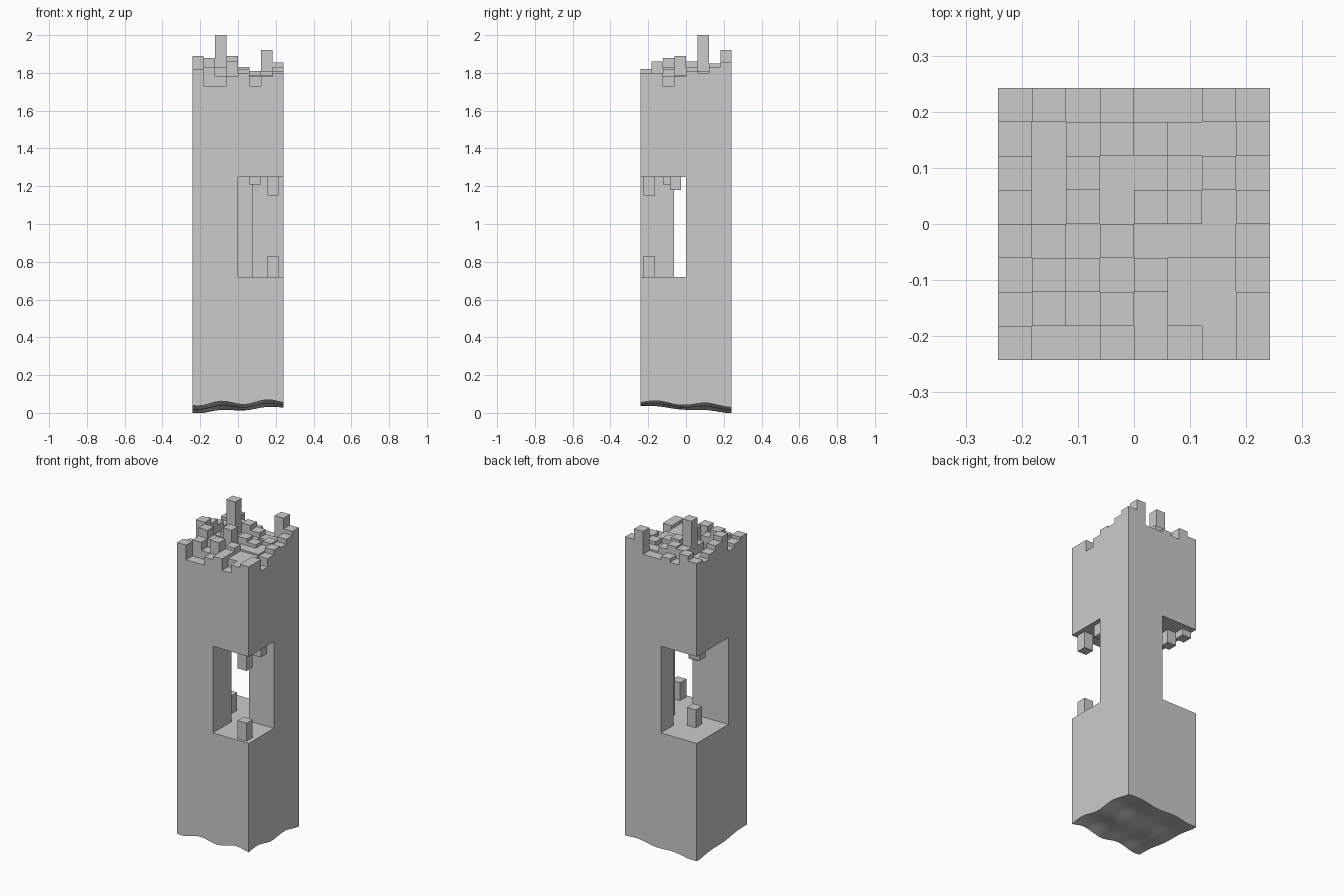
import bpy, bmesh, math

if "Cube" in bpy.data.objects:
    bpy.data.objects.remove(bpy.data.objects["Cube"])

W = 0.242            # half width of the column
LOW, HIGH = 0.72, 1.25   # floor and ceiling of the carved opening
N = 8                # crown cells per side


def finish(bm, name, smooth=False):
    bmesh.ops.remove_doubles(bm, verts=bm.verts, dist=1e-5)
    bmesh.ops.recalc_face_normals(bm, faces=bm.faces)
    me = bpy.data.meshes.new(name)
    bm.to_mesh(me)
    bm.free()
    ob = bpy.data.objects.new(name, me)
    bpy.context.collection.objects.link(ob)
    if smooth:
        bpy.context.view_layer.objects.active = ob
        ob.select_set(True)
        bpy.ops.object.shade_smooth_by_angle(angle=math.radians(35))
        ob.select_set(False)
    return ob


def prism(name, outline, z0, z1):
    bm = bmesh.new()
    f = bm.faces.new([bm.verts.new((x, y, z0)) for x, y in outline])
    top = bmesh.ops.extrude_face_region(bm, geom=[f], use_keep_orig=True)
    for v in top["geom"]:
        if isinstance(v, bmesh.types.BMVert):
            v.co.z = z1
    return finish(bm, name)


def block(name, x, y, z0, z1, r=0.03):
    return prism(name, [(x - r, y - r), (x + r, y - r), (x + r, y + r), (x - r, y + r)], z0, z1)


# lower block with a wavy broken underside
def underside(x, y):
    u, v = (x / W + 1) / 2, (y / W + 1) / 2
    z = (0.052 * (1 - u) + 0.07 * u) * (1 - v) + (0.008 * (1 - u) + 0.045 * u) * v
    z += 0.011 * math.cos(26 * x - 5.2 + 1.2) * (1 - 0.5 * v)
    z += 0.009 * math.sin(24 * y - 1.0) * (0.4 + 0.6 * u)
    return max(0.0, z - 0.004)


bm = bmesh.new()
bmesh.ops.create_grid(bm, x_segments=16, y_segments=16, size=W)
for v in bm.verts:
    v.co.z = underside(v.co.x, v.co.y)
zmin = min(v.co.z for v in bm.verts)
for v in bm.verts:
    v.co.z -= zmin
rim = [e for e in bm.edges if e.is_boundary]
up = bmesh.ops.extrude_edge_only(bm, edges=rim)["geom"]
for v in up:
    if isinstance(v, bmesh.types.BMVert):
        v.co.z = LOW
bmesh.ops.contextual_create(bm, geom=[e for e in up if isinstance(e, bmesh.types.BMEdge)])
finish(bm, "lower_block", smooth=True)

# two diagonal supports through the opening
prism("front_left_support", [(-W, -W), (0, -W), (0, -0.063), (-W, -0.063)], LOW, HIGH)
prism("back_right_support", [(0.075, 0), (W, 0), (W, W), (0, W), (0, 0.12), (0.075, 0.12)], LOW, HIGH)

# upper block with a crown of uneven square cells (rows run front to back)
heights = [
    [1.82, 1.73, 1.73, 1.78, 1.80, 1.73, 1.78, 1.80],
    [1.80, 1.83, 1.78, 1.86, 1.80, 1.78, 1.78, 1.80],
    [1.78, 1.88, 1.83, 1.78, 1.82, 1.78, 1.78, 1.73],
    [1.89, 1.80, 1.78, 1.89, 1.79, 1.79, 1.79, 1.78],
    [1.86, 1.78, 1.83, 1.79, 1.83, 1.81, 1.79, 1.81],
    [1.83, 1.78, 2.00, 1.79, 1.79, 1.78, 1.81, 1.80],
    [1.80, 1.78, 1.84, 1.85, 1.82, 1.79, 1.79, 1.83],
    [1.82, 1.85, 1.78, 1.80, 1.78, 1.78, 1.92, 1.855],
]
bm = bmesh.new()
step = 2 * W / N


def quad(*pts):
    bm.faces.new([bm.verts.new(p) for p in pts])


def height(i, j):
    return heights[j][i] if 0 <= i < N and 0 <= j < N else HIGH


for j in range(N):
    for i in range(N):
        h = height(i, j)
        x0, y0 = -W + i * step, -W + j * step
        x1, y1 = x0 + step, y0 + step
        quad((x0, y0, h), (x1, y0, h), (x1, y1, h), (x0, y1, h))
        sides = [(0, -1, (x0, y0), (x1, y0)), (1, 0, (x1, y0), (x1, y1)),
                 (0, 1, (x1, y1), (x0, y1)), (-1, 0, (x0, y1), (x0, y0))]
        for di, dj, a, b in sides:
            low = height(i + di, j + dj)
            if low < h:
                quad((*a, low), (*b, low), (*b, h), (*a, h))
quad((-W, -W, HIGH), (-W, W, HIGH), (W, W, HIGH), (W, -W, HIGH))
# keep the hand-made winding, which already faces outward
me = bpy.data.meshes.new("upper_block")
bm.to_mesh(me)
bm.free()
bpy.context.collection.objects.link(bpy.data.objects.new("upper_block", me))

# small blocks hanging from the ceiling and standing on the floor
for k, (x, y, z) in enumerate([(0.185, -0.195, 1.15), (0.088, -0.093, 1.21),
                               (0.185, -0.056, 1.18), (-0.15, 0.115, 1.17),
                               (-0.205, 0.175, 1.21)]):
    block(f"hanging_block_{k}", x, y, z, HIGH)
for k, (x, y) in enumerate([(0.185, -0.195), (-0.09, 0.047)]):
    block(f"standing_block_{k}", x, y, LOW, 0.83)
